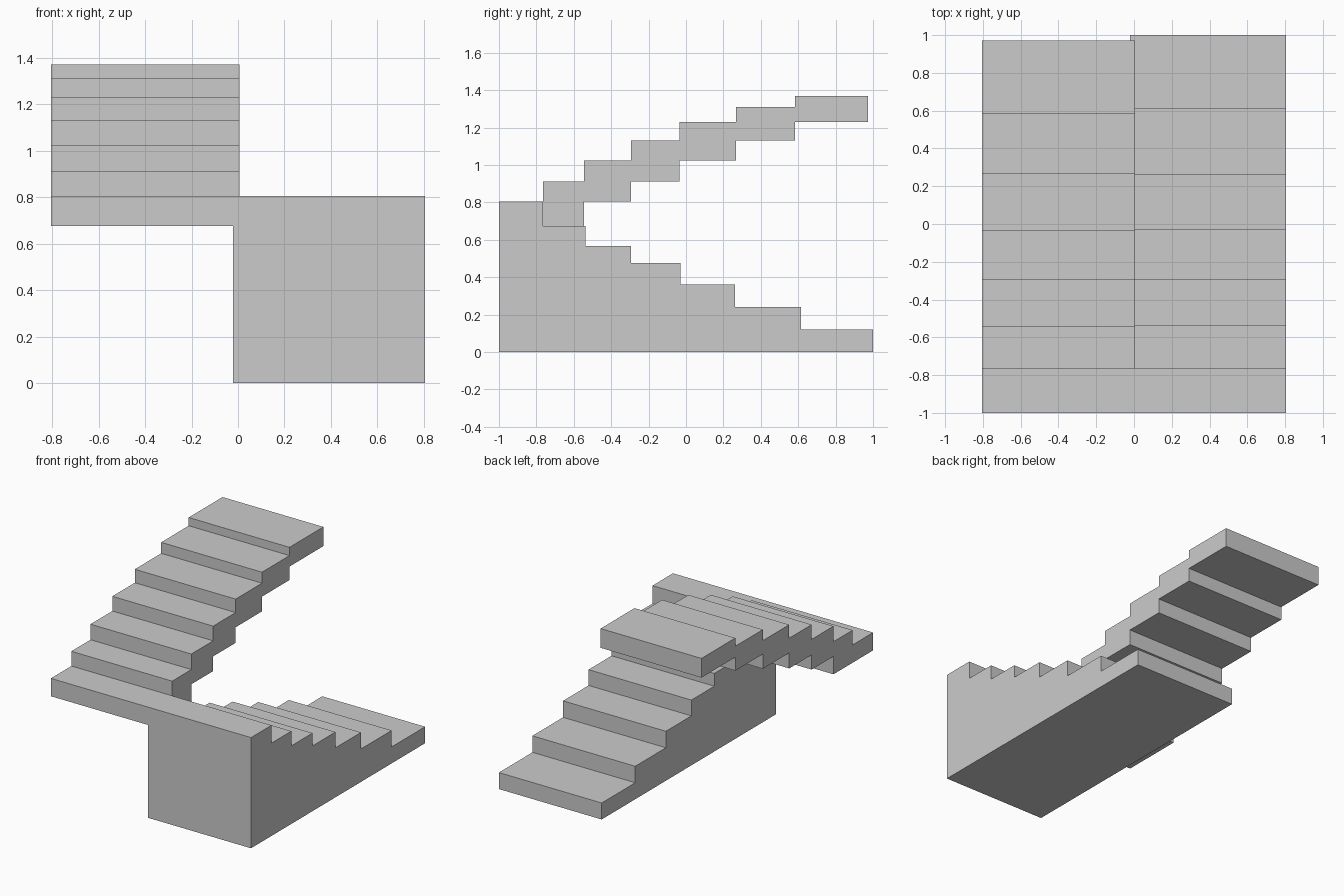
import bpy, bmesh

if "Cube" in bpy.data.objects:
    bpy.data.objects.remove(bpy.data.objects["Cube"])


def extrude_profile(name, profile, x0, x1):
    """Extrude a closed (y, z) outline along x."""
    bm = bmesh.new()
    face = bm.faces.new([bm.verts.new((x0, y, z)) for y, z in profile])
    new = bmesh.ops.extrude_face_region(bm, geom=[face])["geom"]
    verts = [v for v in new if isinstance(v, bmesh.types.BMVert)]
    bmesh.ops.translate(bm, verts=verts, vec=(x1 - x0, 0, 0))
    bmesh.ops.recalc_face_normals(bm, faces=bm.faces)
    mesh = bpy.data.meshes.new(name)
    bm.to_mesh(mesh)
    bm.free()
    obj = bpy.data.objects.new(name, mesh)
    bpy.context.collection.objects.link(obj)
    return obj


def treads(edges, heights):
    """Stepped line: each height spans two neighbouring edges."""
    line = []
    for y0, y1, z in zip(edges, edges[1:], heights):
        line += [(y0, z), (y1, z)]
    return line


# Lower flight: solid to the ground, rising toward the front
lower_edges = [1.0, 0.615, 0.263, -0.03, -0.294, -0.537, -0.765, -1.0]
lower_tops = [0.12, 0.24, 0.36, 0.475, 0.568, 0.675, 0.805]
extrude_profile("lower_flight",
                [(-1.0, 0), (1.0, 0)] + treads(lower_edges, lower_tops),
                -0.022, 0.805)

# Upper flight: open stepped underside, rising toward the back,
# including the half of the landing that overhangs
upper_edges = [-0.765, -0.545, -0.294, -0.036, 0.267, 0.583, 0.972]
upper_tops = [0.912, 1.025, 1.132, 1.23, 1.31, 1.37]
upper_bottoms = [0.675, 0.805, 0.912, 1.025, 1.132, 1.23]
top_line = [(-1.0, 0.805), (-0.765, 0.805)] + treads(upper_edges, upper_tops)
under_line = [(-1.0, 0.675)] + treads(upper_edges, upper_bottoms)[1:]
upper = extrude_profile("upper_flight", top_line + under_line[::-1],
                        -0.805, 0.006)

# Landing strip shared by both flights is flush: trim the overlap inside
# the lower flight so no coplanar faces remain
for v in upper.data.vertices:
    if v.co.x > 0 and v.co.y < -0.9:
        v.co.x = 0.006
